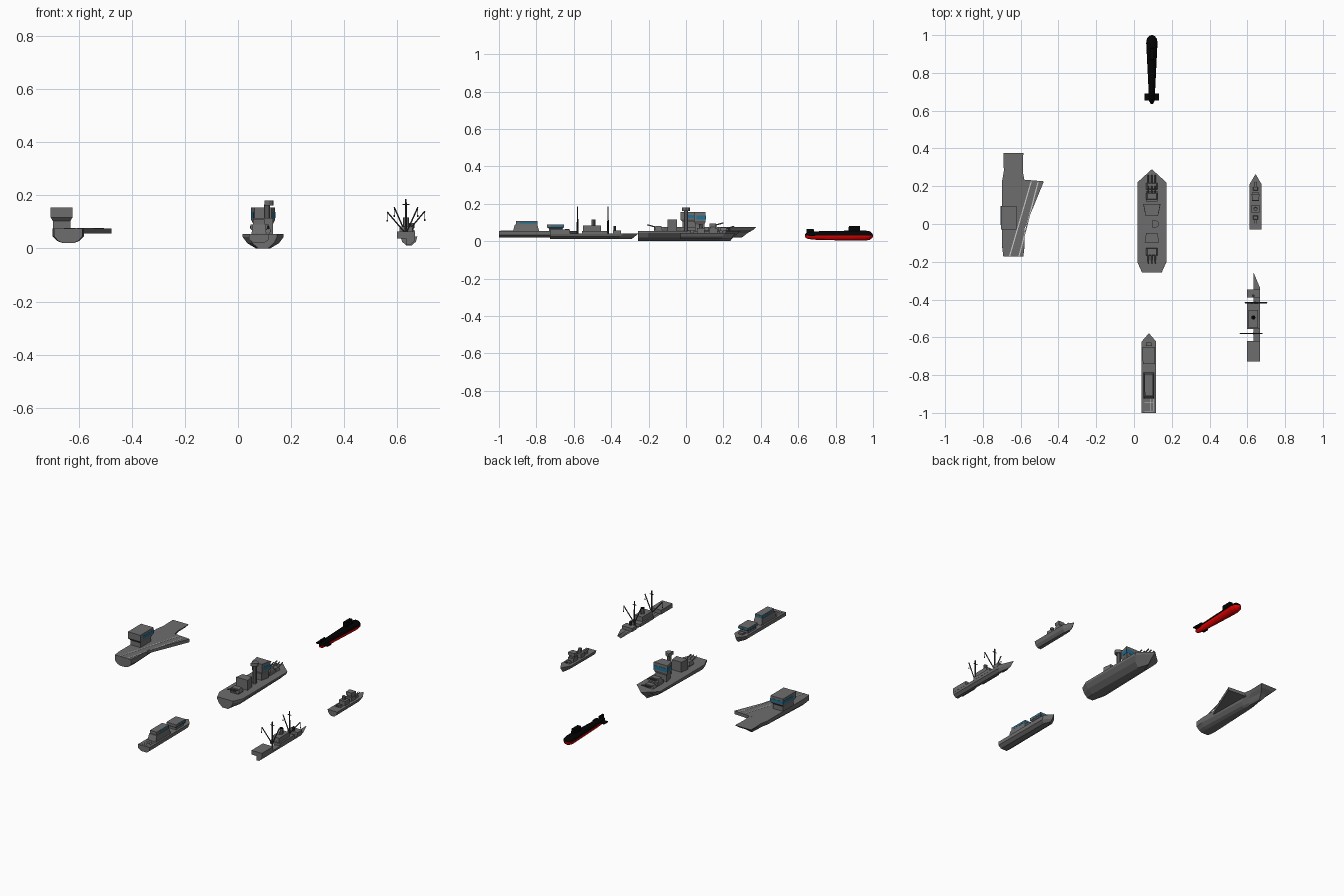
import bpy, bmesh, math
from mathutils import Vector

if "Cube" in bpy.data.objects:
    bpy.data.objects.remove(bpy.data.objects["Cube"])


def material(name, rgb):
    m = bpy.data.materials.new(name)
    m.diffuse_color = (*rgb, 1)
    m.use_nodes = True
    m.node_tree.nodes["Principled BSDF"].inputs["Base Color"].default_value = m.diffuse_color
    return m


GREY = material("ship_grey", (0.155, 0.155, 0.155))
DARK = material("rigging_dark", (0.04, 0.04, 0.04))
BLUE = material("window_blue", (0.015, 0.16, 0.3))
RED = material("hull_red", (0.75, 0.0, 0.0))
BLACK = material("hull_black", (0.001, 0.001, 0.001))
LIGHT = material("stripe_light", (0.6, 0.6, 0.6))


def loft(name, rings, mat=GREY, closed=True):
    """Bridge equal-length rings of points and cap both ends."""
    bm = bmesh.new()
    loops = [[bm.verts.new(p) for p in r] for r in rings]
    n = len(loops[0])
    for a, b in zip(loops, loops[1:]):
        for i in range(n if closed else n - 1):
            j = (i + 1) % n
            bm.faces.new((a[i], a[j], b[j], b[i]))
    bm.faces.new(loops[0][::-1])
    bm.faces.new(loops[-1])
    bmesh.ops.remove_doubles(bm, verts=bm.verts, dist=1e-5)
    bmesh.ops.recalc_face_normals(bm, faces=bm.faces)
    me = bpy.data.meshes.new(name)
    bm.to_mesh(me)
    bm.free()
    ob = bpy.data.objects.new(name, me)
    bpy.context.collection.objects.link(ob)
    me.materials.append(mat)
    return ob


def plate(name, pts, z0, z1, mat=GREY):
    return loft(name, [[(x, y, z) for x, y in pts] for z in (z0, z1)], mat)


def block(name, x0, x1, y0, y1, z0, z1, top=1.0, mat=GREY):
    cx, cy = (x0 + x1) / 2, (y0 + y1) / 2
    pts = [(x0, y0), (x1, y0), (x1, y1), (x0, y1)]
    return loft(name, [[(cx + (x - cx) * s, cy + (y - cy) * s, z) for x, y in pts]
                       for z, s in ((z0, 1), (z1, top))], mat)


def rod(name, p, q, r, n=8, r2=None, mat=GREY):
    p, q = Vector(p), Vector(q)
    rot = (q - p).to_track_quat('Z', 'Y')
    rings = []
    for c, rad in ((p, r), (q, r2 or r)):
        rings.append([c + rot @ Vector((rad * math.cos(t), rad * math.sin(t), 0))
                      for t in (2 * math.pi * i / n for i in range(n))])
    return loft(name, rings, mat)


def hull(name, cx, half, levels, mirror=True):
    """half: (half width, y) from bow to stern; levels: z, width, length, bow pinch."""
    y1, y0 = half[0][1], half[-1][1]
    mid = (y0 + y1) / 2
    rings = []
    for z, ws, ys, pinch in levels:
        side = [(w * ws * (1 - pinch * max(0, (y - mid) / (y1 - mid))),
                 y0 + (y - y0) * ys, z) for w, y in half]
        ring = [(cx + w, y, z) for w, y, z in side]
        if mirror:
            ring += [(cx - w, y, z) for w, y, z in reversed(side) if w > 0]
        rings.append(ring)
    return loft(name, rings, closed=mirror)


def bridge(name, cx, y0, y1, hw, z0, z1, rear=1.0, windows=True):
    """Flared deckhouse with a window band wrapped around its front."""
    cy, h = (y0 + y1) / 2, z1 - z0
    pts = [(-hw * rear, y0), (hw * rear, y0), (hw, y1), (-hw, y1)]
    rings = [[(cx + x * s, cy + (y - cy) * s, z0 + h * t) for x, y in pts]
             for t, s in ((0, .8), (.35, .8), (.52, 1), (1, 1))]
    loft(name, rings)
    if windows:
        e, yb = .001, y0 + (y1 - y0) * .2
        w = hw * (rear + (1 - rear) * .2) + e
        plate(name + "_windows", [(cx - w, yb), (cx + w, yb), (cx + hw + e, y1 + e), (cx - hw - e, y1 + e)],
              z0 + h * .6, z0 + h * .82, BLUE)


def turret(name, cx, cy, z, hw, hl, h, reach, d, guns):
    """Gun house with raised barrels pointing along d (+1 bow, -1 stern)."""
    block(name, cx - hw, cx + hw, cy - hl, cy + hl, z, z + h, .8)
    for i in range(guns):
        x = cx + (i - (guns - 1) / 2) * hw * .62
        rod(f"{name}_barrel_{i}", (x, cy + d * hl * .5, z + h * .6),
            (x, cy + d * (hl + reach), z + h * .6 + reach * .35), hw * .13, 6)


# Aircraft carrier
hull("carrier_hull", -.639, [(.053, .375), (.05, .28), (.059, .23), (.059, -.12), (.053, -.172)],
     [(.02, .35, .86, .7), (.028, .7, .88, .7), (.045, 1, .92, .6), (.06, 1, .97, .25), (.075, 1, 1, 0)])
plate("carrier_angled_deck", [(-.585, .235), (-.477, .226), (-.58, -.025), (-.62, -.025), (-.62, .235)],
      .056, .0752)
bridge("carrier_bridge", -.664, -.03, .095, .041, .075, .155)
for i, (xa, xb) in enumerate(((-.662, -.547), (-.612, -.51))):
    plate(f"carrier_stripe_{i}", [(xa, -.172), (xa + .006, -.172), (xb + .006, .226), (xb, .226)],
          .0752, .0762, LIGHT)

# Battleship
C = .0945
hull("battleship_hull", C, [(0, .29), (.077, .22), (.077, -.2), (.052, -.257)],
     [(0, .35, .9, .3), (.02, .78, .93, .2), (.043, 1, .98, .05), (.055, 1, 1, 0)])
turret("battleship_front_turret", C, .2, .055, .03, .018, .018, .04, 1, 3)
block("battleship_barbette", C - .03, C + .03, .12, .175, .055, .075)
turret("battleship_raised_turret", C, .147, .075, .03, .018, .018, .035, 1, 3)
turret("battleship_rear_turret", C, -.147, .062, .03, .02, .02, .04, -1, 3)
block("battleship_rear_barbette", C - .026, C + .026, -.17, -.125, .055, .062)
bridge("battleship_bridge", C, .043, .105, .045, .055, .155, .72)
plate("battleship_rear_tower", [(C - .038, -.098), (C + .038, -.098), (C + .03, -.047), (C - .03, -.047)],
      .055, .115)
rod("battleship_funnel", (.109, 0, .055), (.109, 0, .165), .012, 10)
plate("battleship_funnel_cap", [(.099, -.022), (.099, .022)] +
      [(.099 + .034 * math.cos(t), .022 * math.sin(t)) for t in (1.0, .5, 0, -.5, -1.0)], .162, .181)

# Patrol cutter with two deckhouses
K = .079
hull("cutter_hull", K, [(0, -.578), (.038, -.622), (.038, -1)],
     [(.02, .5, .94, .2), (.034, 1, .97, .1), (.055, 1, 1, 0)])
block("cutter_aft_house", K - .028, K + .028, -.925, -.785, .055, .09, .85)
block("cutter_aft_upper_house", K - .022, K + .022, -.91, -.795, .09, .108)
block("cutter_aft_windows", K - .0228, K + .0228, -.89, -.7942, .095, .104, 1, BLUE)
bridge("cutter_bridge", K, -.742, -.652, .032, .055, .09)
plate("cutter_bow_winch", [(K - .018, -.647), (K + .018, -.647), (K + .012, -.625), (K - .012, -.625)],
      .055, .064)
block("cutter_hatch_frame", K - .024, K + .024, -.992, -.925, .055, .0562, 1, LIGHT)
for i in range(3):
    for j in range(3):
        x, y = K - .0225 + i * .0155, -.99 + j * .022
        block(f"cutter_hatch_{i}{j}", x, x + .014, y, y + .0205, .055, .0572)

# Small destroyer
D = .6435
hull("destroyer_hull", D, [(0, .265), (.032, .21), (.032, -.03)],
     [(.012, .35, .92, .3), (.025, .8, .95, .2), (.045, 1, 1, 0)])
turret("destroyer_front_turret", D, .187, .045, .014, .01, .012, .024, 1, 2)
block("destroyer_bridge_base", D - .018, D + .018, .122, .168, .045, .068)
bridge("destroyer_bridge", D, .125, .16, .021, .062, .095, .85, False)
block("destroyer_midship_house", D - .021, D + .021, .06, .1, .045, .07)
rod("destroyer_funnel", (D, .08, .07), (D, .078, .092), .01, 8)
turret("destroyer_rear_turret", D, .034, .045, .014, .01, .012, .022, -1, 2)

# Cargo ship: half hull shell with full-width deck blocks
M = .632
hull("cargo_hull", M, [(0, -.255), (.034, -.335), (.034, -.727), (0, -.727)],
     [(.013, .45, .93, .2), (.025, .9, .96, .1), (.04, 1, 1, 0)], mirror=False)
for part, y0, y1, z1 in (("bow_block", -.39, -.347, .058), ("middle_block", -.555, -.42, .055),
                         ("stern_block", -.727, -.62, .063)):
    block("cargo_" + part, M - .034, M + .034, y0, y1, .038, z1)
block("cargo_house", M - .025, M + .025, -.55, -.455, .055, .083)
rod("cargo_funnel", (M, -.495, .083), (M, -.495, .115), .011, 10)
rod("cargo_funnel_opening", (M, -.495, .115), (M, -.495, .117), .011, 10, mat=BLACK)
rod("cargo_bow_post", (M, -.38, .058), (M, -.38, .08), .007, 8, mat=DARK)
for name, y, tips in (("front", -.417, ((.588, .155), (.703, .14))),
                      ("rear", -.58, ((.562, .137), (.677, .155)))):
    rod(f"cargo_{name}_mast", (M, y, .038), (M, y, .186), .005, 8, .003, DARK)
    rod(f"cargo_{name}_crosstree", (M - .013, y, .165), (M + .013, y, .165), .002, 6, mat=DARK)
    for i, (x, z) in enumerate(tips):
        rod(f"cargo_{name}_boom_{i}", (M, y, .055), (x, y, z), .003, 6, mat=DARK)
        rod(f"cargo_{name}_cable_{i}", (x, y, z), (x, y, z - .03), .001, 4, mat=DARK)
        rod(f"cargo_{name}_hook_{i}", (x, y, z - .036), (x, y, z - .03), .003, 6, mat=DARK)

# Submarine: split lengthwise into red lower and black upper halves
stations = [(.635, .006, .008), (.65, .014, .018), (.7, .017, .023), (.8, .022, .025), (.9, .027, .027),
            (.96, .03, .027), (.982, .026, .023), (.995, .015, .013), (1, .004, .004)]
for name, a0, mat in (("submarine_upper_hull", 0, BLACK), ("submarine_lower_hull", math.pi, RED)):
    loft(name, [[(C + rx * math.cos(a0 + math.pi * i / 8), y, .03 + rz * math.sin(a0 + math.pi * i / 8))
                 for i in range(9)] for y, rx, rz in stations], mat)
block("submarine_sail", C - .011, C + .011, .868, .932, .05, .081, .92, BLACK)
block("submarine_tail_planes", C - .038, C + .038, .655, .69, .027, .034, 1, BLACK)
block("submarine_tail_fin", C - .004, C + .004, .642, .685, .03, .064, .9, BLACK)
